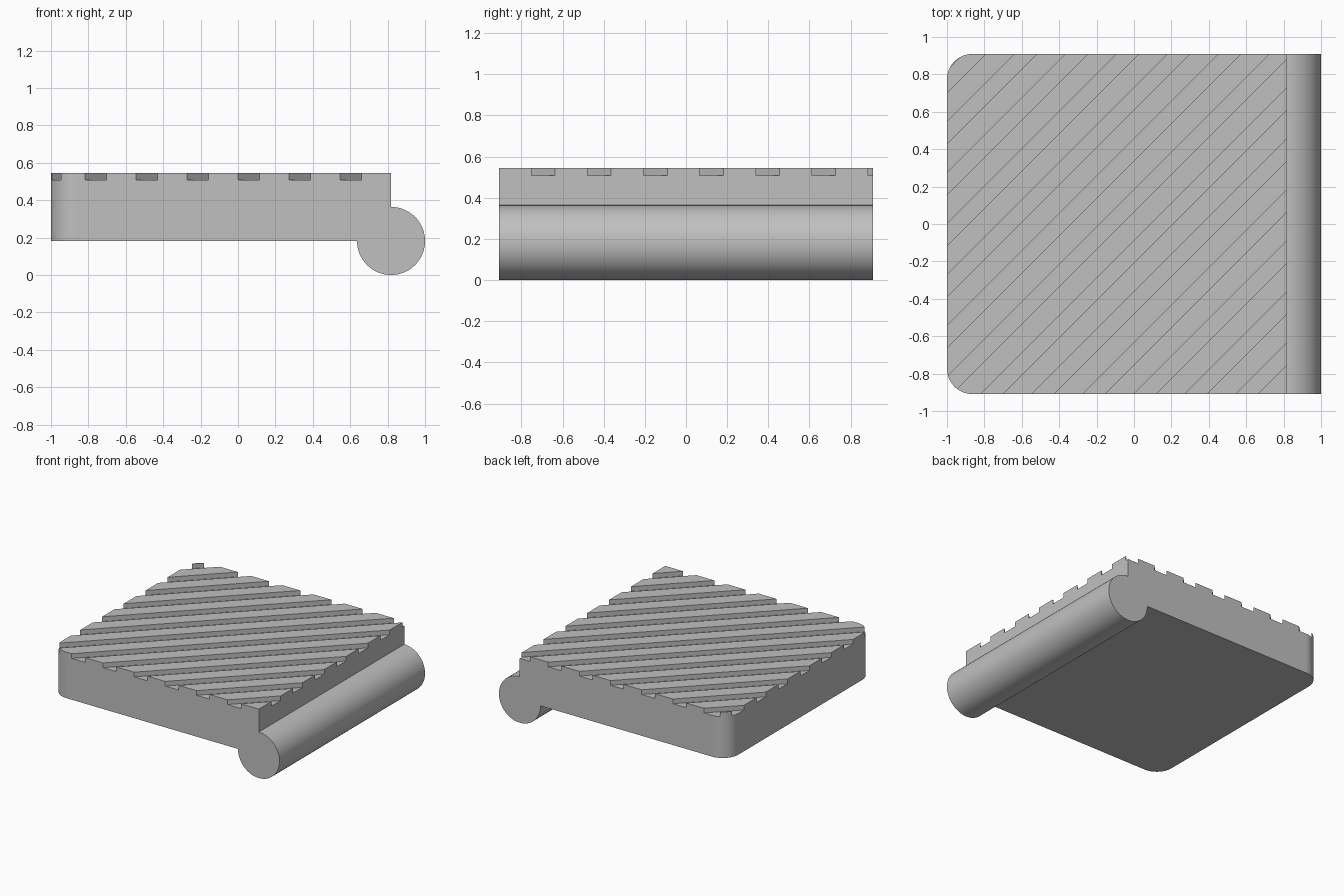
import bpy, bmesh, math
from mathutils import Matrix, Vector

cube = bpy.data.objects.get("Cube")
if cube:
    bpy.data.objects.remove(cube, do_unlink=True)

U = 2 / 11                      # base unit: radius of the round edge bar
HALF = 5 * U                    # half depth of the plate
TOP = 3 * U
BAR_X = 1 - U                   # bar axis, also the end of the plate

grey = bpy.data.materials.new("plain grey")
grey.use_nodes = True
colour = (0.53, 0.53, 0.53, 1)
grey.diffuse_color = colour
grey.node_tree.nodes["Principled BSDF"].inputs["Base Color"].default_value = colour


def make_object(name, bm):
    mesh = bpy.data.meshes.new(name)
    bmesh.ops.recalc_face_normals(bm, faces=bm.faces)
    bm.to_mesh(mesh)
    bm.free()
    mesh.materials.append(grey)
    obj = bpy.data.objects.new(name, mesh)
    bpy.context.collection.objects.link(obj)
    return obj


# Plate and round bar: one side profile swept along the depth
profile = [(-1, U), (-1, TOP), (BAR_X, TOP)]
steps = 72
for i in range(steps + 1):
    a = math.pi / 2 - 1.5 * math.pi * i / steps
    profile.append((BAR_X + U * math.cos(a), U + U * math.sin(a)))

bm = bmesh.new()
face = bm.faces.new([bm.verts.new((x, -HALF, z)) for x, z in profile])
sweep = bmesh.ops.extrude_face_region(bm, geom=[face], use_keep_orig=True)
moved = [g for g in sweep["geom"] if isinstance(g, bmesh.types.BMVert)]
bmesh.ops.translate(bm, verts=moved, vec=(0, 2 * HALF, 0))

# Rounded upright corners on the far end
corners = [e for e in bm.edges
           if all(v.co.x < -0.99 for v in e.verts)
           and abs(e.verts[0].co.z - e.verts[1].co.z) > U]
bmesh.ops.bevel(bm, geom=corners, offset=0.136, segments=16, profile=0.5,
                affect='EDGES')

# Smooth shading on the curved strips only
bm.normal_update()
for f in bm.faces:
    f.smooth = max(abs(c) for c in f.normal) < 0.9998
plate = make_object("grooved_plate", bm)

# Diagonal grooves across the top
PITCH, WIDTH, DEPTH = 1.5 * U, 0.0818, 0.037
turn = Matrix.Rotation(math.radians(45), 4, 'Z')
size = Matrix.Diagonal((4, WIDTH, 2 * DEPTH, 1))
bm = bmesh.new()
for k in range(-10, 3):
    offset = 0.9666 + k * PITCH          # constant x - y along each groove
    centre = Vector((offset / 2, -offset / 2, TOP))
    bmesh.ops.create_cube(bm, size=1,
                          matrix=Matrix.Translation(centre) @ turn @ size)
cutter = make_object("groove_cutter", bm)
cutter.hide_render = True

cut = plate.modifiers.new("grooves", 'BOOLEAN')
cut.operation = 'DIFFERENCE'
cut.solver = 'EXACT'
cut.object = cutter
bpy.context.view_layer.objects.active = plate
plate.select_set(True)
bpy.ops.object.modifier_apply(modifier=cut.name)
bpy.data.objects.remove(cutter, do_unlink=True)
